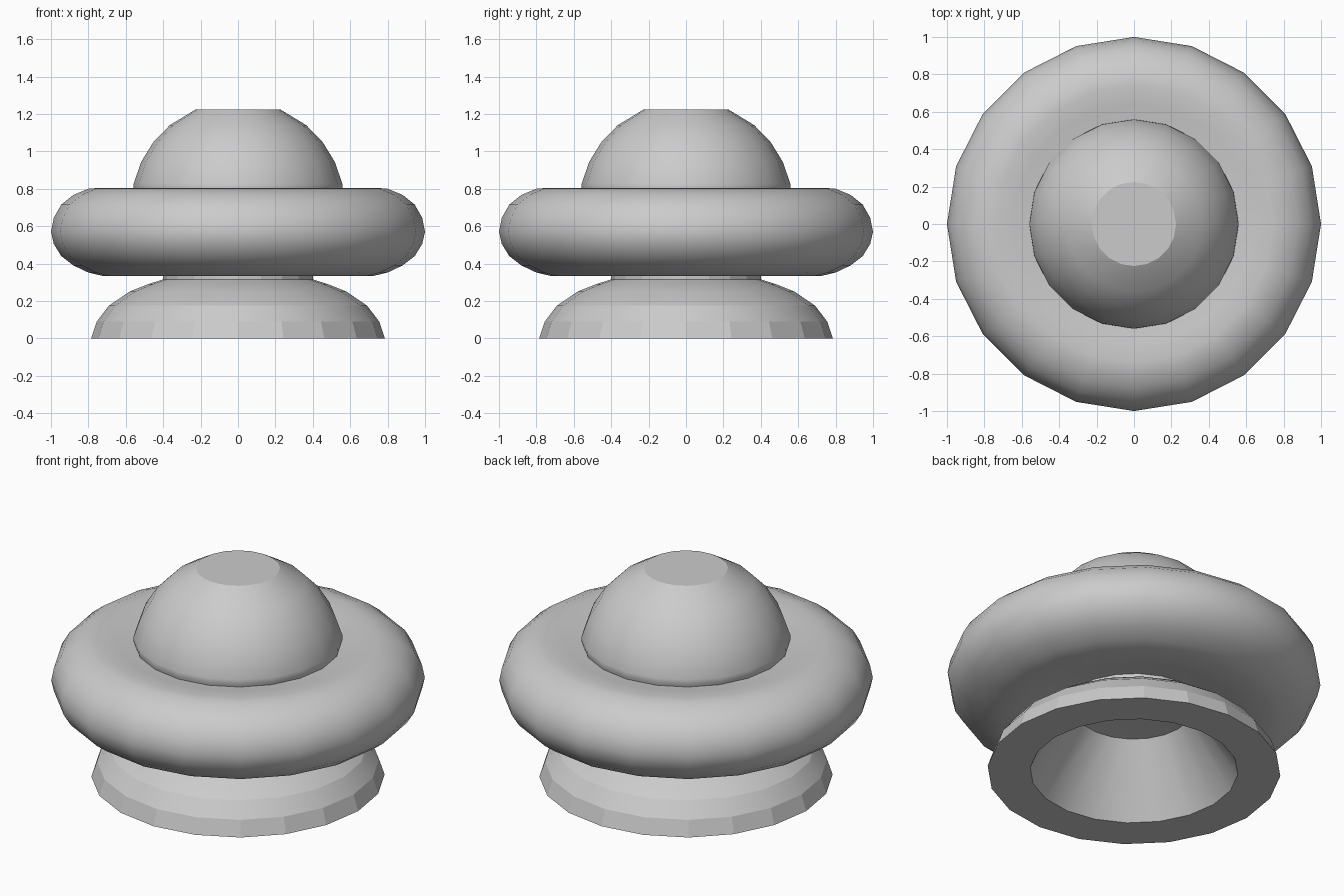
import bpy, bmesh, math

if "Cube" in bpy.data.objects:
    bpy.data.objects.remove(bpy.data.objects["Cube"])

SIDES = 20


def lathe(name, profile, angle):
    """Revolve (radius, height) points round z; open ends are capped."""
    bm = bmesh.new()
    rings = []
    for r, z in profile:
        rings.append([bm.verts.new((r * math.cos(2 * math.pi * i / SIDES),
                                    r * math.sin(2 * math.pi * i / SIDES), z))
                      for i in range(SIDES)])
    for a, b in zip(rings, rings[1:]):
        for i in range(SIDES):
            j = (i + 1) % SIDES
            bm.faces.new((a[i], a[j], b[j], b[i]))
    bm.faces.new(rings[0][::-1])
    bm.faces.new(rings[-1])
    bmesh.ops.recalc_face_normals(bm, faces=bm.faces[:])
    mesh = bpy.data.meshes.new(name)
    bm.to_mesh(mesh)
    bm.free()
    obj = bpy.data.objects.new(name, mesh)
    bpy.context.collection.objects.link(obj)
    bpy.ops.object.select_all(action='DESELECT')
    bpy.context.view_layer.objects.active = obj
    obj.select_set(True)
    bpy.ops.object.shade_smooth_by_angle(angle=math.radians(angle))
    return obj


# Hollow faceted foot: cone recess below, curved outside, short neck on top
lathe("base", [(0.30, 0.39), (0.557, 0), (0.785, 0), (0.755, 0.09),
               (0.69, 0.175), (0.58, 0.25), (0.48, 0.29), (0.40, 0.315),
               (0.40, 0.42)], 16)

# Fat rounded ring
lathe("ring", [(0.38, 0.375), (0.56, 0.345), (0.72, 0.333), (0.80, 0.352),
               (0.88, 0.39), (0.945, 0.44), (0.985, 0.505), (1.0, 0.57),
               (0.985, 0.645), (0.945, 0.715), (0.88, 0.767), (0.80, 0.80),
               (0.74, 0.805), (0.64, 0.797), (0.54, 0.778)], 40)

# Dome with a thin lip and a flat top, on the same sphere arc
centre, radius = 0.698, 0.573
arc = [(math.sqrt(radius ** 2 - (z - centre) ** 2), z)
       for z in (0.825, 0.945, 1.05, 1.14, 1.225)]
lathe("dome", [(0.55, 0.77), (0.56, 0.80)] + arc, 30)
